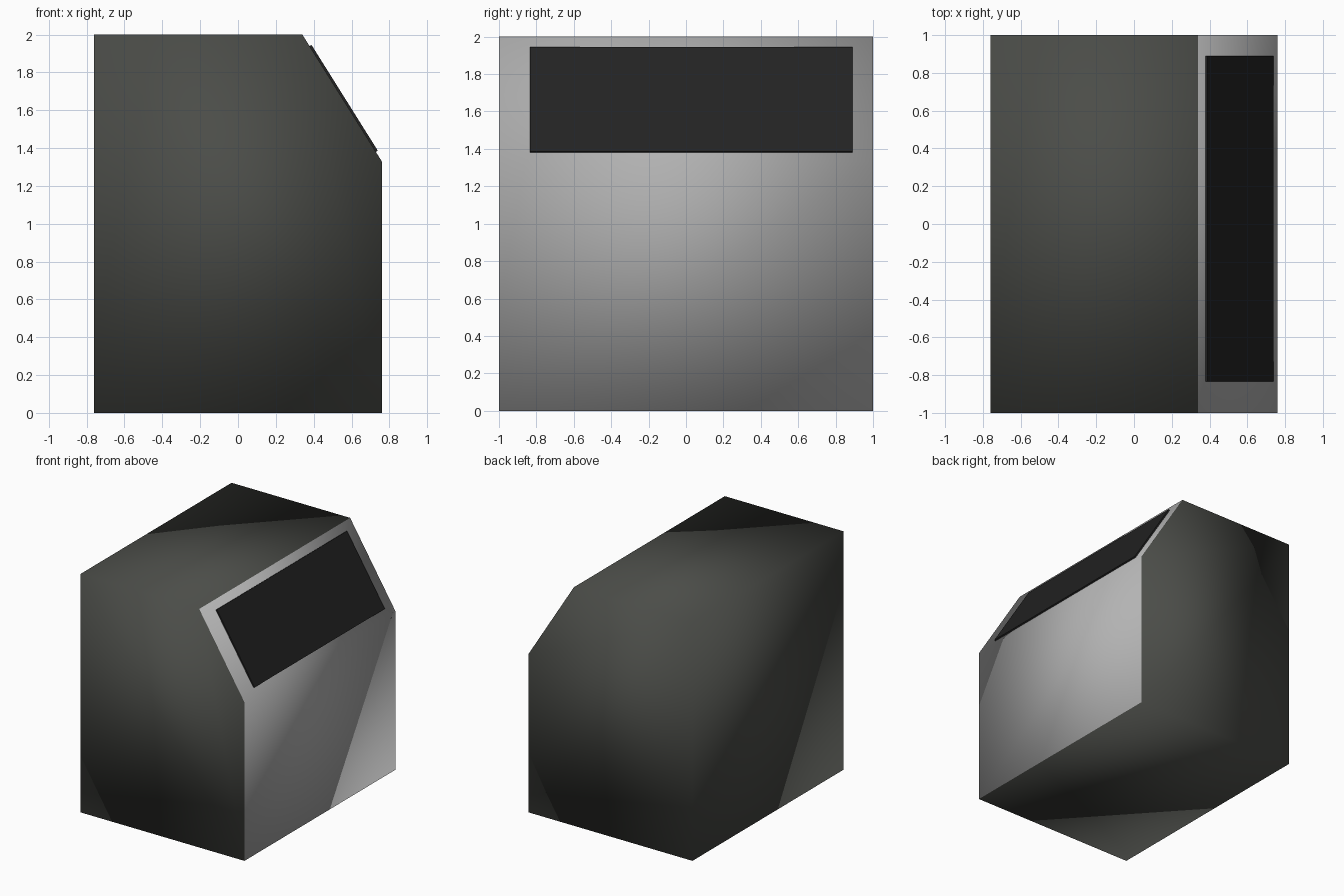
import bpy, bmesh
from mathutils import Vector

if "Cube" in bpy.data.objects:
    bpy.data.objects.remove(bpy.data.objects["Cube"])


def material(name, rgb):
    m = bpy.data.materials.new(name)
    m.diffuse_color = (*rgb, 1)
    m.use_nodes = True
    m.node_tree.nodes["Principled BSDF"].inputs["Base Color"].default_value = m.diffuse_color
    return m


def prism(name, profile, y0, y1, mats, smooth):
    """Extrude an x-z profile along y."""
    bm = bmesh.new()
    face = bm.faces.new([bm.verts.new((x, y0, z)) for x, z in profile])
    ext = bmesh.ops.extrude_face_region(bm, geom=[face])["geom"]
    bmesh.ops.translate(bm, vec=(0, y1 - y0, 0),
                        verts=[v for v in ext if isinstance(v, bmesh.types.BMVert)])
    bmesh.ops.recalc_face_normals(bm, faces=bm.faces)
    for f in bm.faces:
        f.smooth = smooth
        # faces looking towards +x take the last material (the pale panel)
        if f.normal.x > 0.5:
            f.material_index = len(mats) - 1
    me = bpy.data.meshes.new(name)
    bm.to_mesh(me)
    bm.free()
    for m in mats:
        me.materials.append(m)
    ob = bpy.data.objects.new(name, me)
    bpy.context.collection.objects.link(ob)
    return ob


dark = material("dark_casing", (0.07, 0.073, 0.065))
pale = material("pale_panel", (0.45, 0.45, 0.45))
black = material("black_screen", (0.016, 0.016, 0.016))

# casing with a slanted upper edge
prism("casing", [(-0.76, 0), (0.76, 0), (0.76, 1.33), (0.34, 2), (-0.76, 2)],
      -1, 1, [dark, pale], True)

# thin screen lying on the slanted face
top, low = Vector((0.34, 2)), Vector((0.76, 1.33))
along = (low - top).normalized()
out = Vector((-along.y, along.x))
a, b = top + along * 0.072, top + along * 0.732
lift = out * 0.012
prism("screen", [tuple(p) for p in (a, b, b + lift, a + lift)],
      -0.835, 0.89, [black], False)
